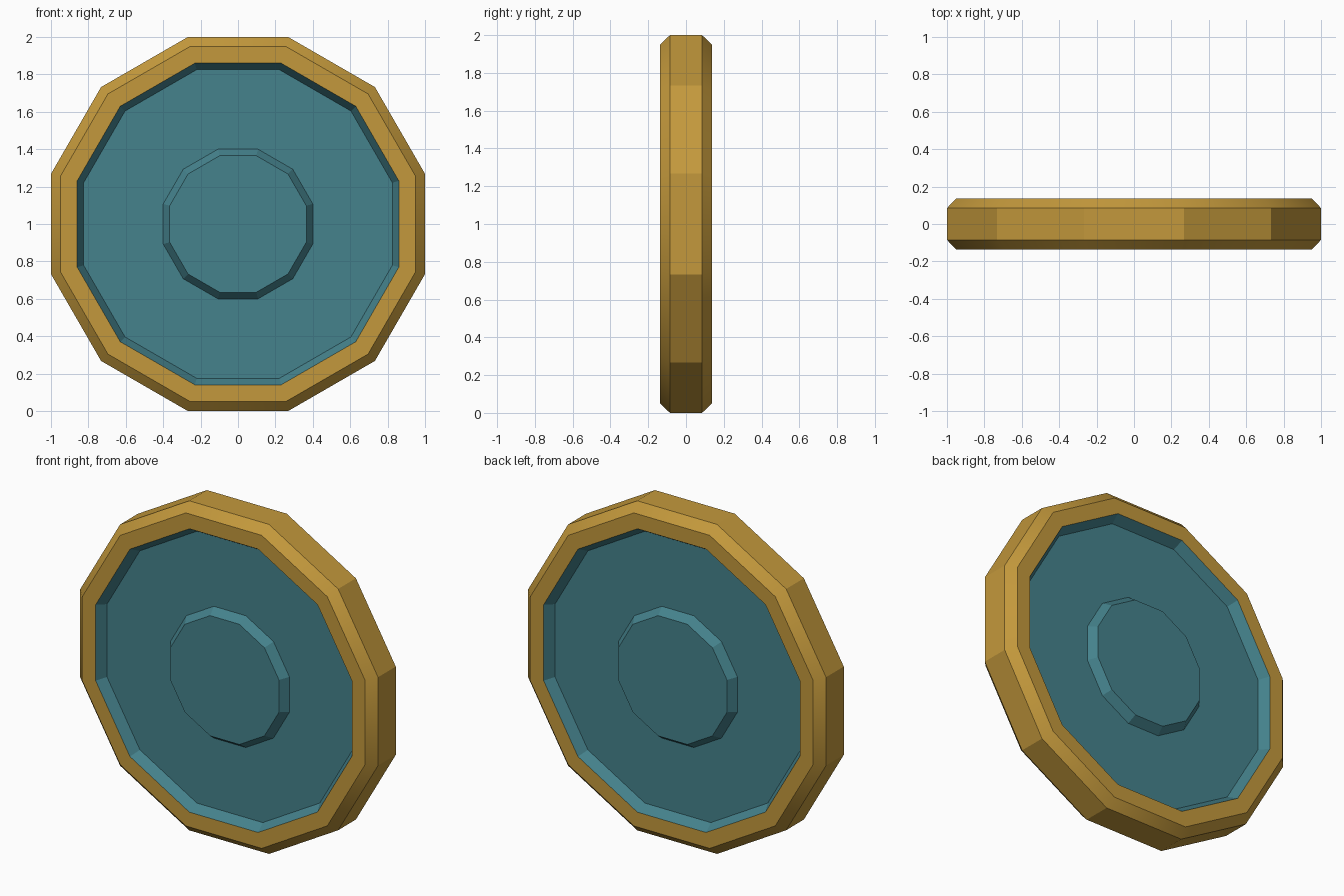
import bpy, bmesh, math

if "Cube" in bpy.data.objects:
    bpy.data.objects.remove(bpy.data.objects["Cube"])

SIDES = 12


def material(name, rgb):
    m = bpy.data.materials.new(name)
    m.diffuse_color = (*rgb, 1)
    m.use_nodes = True
    m.node_tree.nodes["Principled BSDF"].inputs["Base Color"].default_value = m.diffuse_color
    return m


gold = material("ochre gold", (0.55, 0.318, 0.045))
teal = material("dusty teal", (0.059, 0.224, 0.264))

# Half profile, (flat-to-centre radius, depth), from hub face to tread edge
half = [(0.365, 0.128), (0.40, 0.078),      # raised hub
        (0.825, 0.078), (0.86, 0.137),      # recessed disc and its sloped wall
        (0.95, 0.137), (1.0, 0.085)]        # rim face and chamfer
profile = [(r, -d) for r, d in half] + [(r, d) for r, d in reversed(half)]


def ring(bm, apothem, y):
    """Twelve-sided ring around the y axis with flats at top and sides."""
    radius = apothem / math.cos(math.pi / SIDES)
    angles = [(i + 0.5) * 2 * math.pi / SIDES for i in range(SIDES)]
    return [bm.verts.new((radius * math.cos(a), y, 1 + radius * math.sin(a)))
            for a in angles]


# Wheel body: rings bridged into bands, hub faces capped
bm = bmesh.new()
rings = [ring(bm, r, y) for r, y in profile]
for a, b in zip(rings, rings[1:]):
    for i in range(SIDES):
        j = (i + 1) % SIDES
        bm.faces.new((a[i], a[j], b[j], b[i]))
bm.faces.new(rings[0])
bm.faces.new(rings[-1])
bmesh.ops.recalc_face_normals(bm, faces=bm.faces)

# Gold rim outside, teal disc and hub inside
for f in bm.faces:
    inner = min(math.hypot(v.co.x, v.co.z - 1) for v in f.verts)
    f.material_index = 0 if inner > 0.86 else 1

mesh = bpy.data.meshes.new("wheel")
bm.to_mesh(mesh)
bm.free()
mesh.materials.append(gold)
mesh.materials.append(teal)
wheel = bpy.data.objects.new("wheel", mesh)
bpy.context.collection.objects.link(wheel)

# Smooth only the shallow chamfer joints
bpy.context.view_layer.objects.active = wheel
wheel.select_set(True)
bpy.ops.object.shade_smooth_by_angle(angle=math.radians(23))
